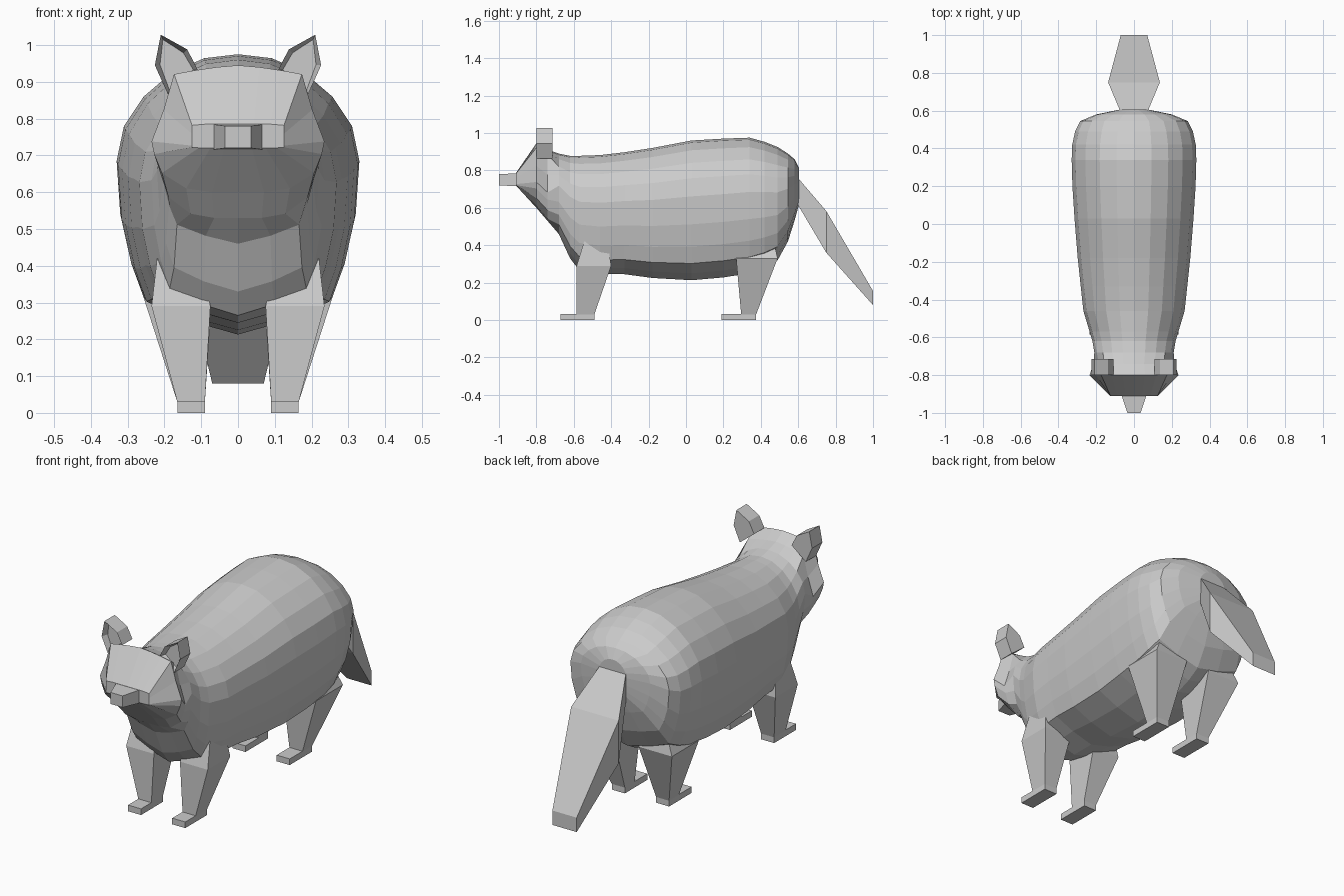
import bpy, bmesh
from mathutils import Vector

if "Cube" in bpy.data.objects:
    bpy.data.objects.remove(bpy.data.objects["Cube"])


def make_object(name, bm):
    bmesh.ops.recalc_face_normals(bm, faces=bm.faces[:])
    mesh = bpy.data.meshes.new(name)
    bm.to_mesh(mesh)
    bm.free()
    ob = bpy.data.objects.new(name, mesh)
    bpy.context.collection.objects.link(ob)
    return ob


def loft(name, rings):
    """Skin a list of equal-length point loops and cap both ends."""
    bm = bmesh.new()
    loops = [[bm.verts.new(p) for p in ring] for ring in rings]
    n = len(loops[0])
    for a, b in zip(loops, loops[1:]):
        for i in range(n):
            j = (i + 1) % n
            bm.faces.new((a[i], a[j], b[j], b[i]))
    bm.faces.new(loops[0])
    bm.faces.new(loops[-1])
    return make_object(name, bm)


def rect(x0, x1, y0, y1, z):
    return [(x0, y0, z), (x1, y0, z), (x1, y1, z), (x0, y1, z)]


def rect_y(w, y, z0, z1):
    return [(-w, y, z0), (w, y, z0), (w, y, z1), (-w, y, z1)]


def mirror_x(ob):
    # mirrored pair about the x = 0 plane
    m = ob.modifiers.new("mirror", 'MIRROR')
    m.use_axis[0] = True


# half cross-sections: (fraction of half width, fraction of height), top to belly
TRUNK = [(0, 1), (.28, .985), (.55, .93), (.78, .84), (.94, .73), (1, .6),
         (.97, .4), (.89, .24), (.79, .12), (.42, .05), (0, 0)]
HEAD = [(0, 1), (.25, .985), (.5, .96), (.74, .93), (.86, .65), (1, .4),
        (.97, .3), (.88, .15), (.6, .03), (.3, 0), (0, 0)]
MUZZLE = [(0, 1), (.35, 1), (.7, 1), (1, .95), (1, .6), (1, .1),
          (1, .03), (.85, .01), (.6, 0), (.3, 0), (0, 0)]


def section(shape, y, w, zb, zt):
    half = [(u * w, y, zb + v * (zt - zb)) for u, v in shape]
    return half + [(-x, yy, z) for x, yy, z in half[-2:0:-1]]


# head, neck and trunk as one skin: shape, y, half width, bottom, top
stations = [
    (MUZZLE, -.91, .125, .72, .785),
    (HEAD, -.80, .235, .60, .945),
    (HEAD, -.74, .215, .53, .91),
    (TRUNK, -.68, .21, .46, .89),
    (TRUNK, -.62, .22, .33, .878),
    (TRUNK, -.57, .235, .265, .878),
    (TRUNK, -.46, .268, .245, .882),
    (TRUNK, -.33, .282, .245, .897),
    (TRUNK, -.18, .298, .225, .92),
    (TRUNK, .03, .315, .213, .96),
    (TRUNK, .20, .326, .228, .97),
    (TRUNK, .34, .33, .25, .975),
    (TRUNK, .42, .327, .28, .953),
    (TRUNK, .49, .312, .32, .925),
    (TRUNK, .545, .285, .42, .89),
    (TRUNK, .58, .2, .53, .86),
    (TRUNK, .605, .08, .62, .81),
]
loft("body", [section(*s) for s in stations])

# nose block
loft("nose", [rect_y(.072, -.89, .715, .785), rect_y(.035, -1, .72, .78)])

# tail: flat tapered wedge
loft("tail", [rect_y(.07, .59, .63, .77), rect_y(.137, .75, .36, .583),
              rect_y(.07, 1.0, .08, .155)])

# legs with feet, mirrored
for name, foot_y, y0, y1, top in (
        ("front", -.67, -.585, -.49, (.075, .235, -.585, -.40, .29)),
        ("rear", .19, .295, .375, (.07, .262, .268, .49, .33))):
    leg = loft(name + "_legs", [rect(.09, .165, y0, y1, .03), rect(*top),
                                rect(.1, .22, top[2] + .04, top[3] - .02, .42)])
    foot = loft(name + "_feet", [rect(.09, .165, foot_y, y1, 0),
                                 rect(.09, .165, foot_y, y1, .032)])
    mirror_x(leg)
    mirror_x(foot)

# ears: extruded outline with a recessed front
outline = [(.21, 1.028), (.138, .988), (.108, .93), (.19, .865), (.226, .945)]
bm = bmesh.new()
front = bm.faces.new([bm.verts.new((x, -.8, z)) for x, z in outline])
ext = bmesh.ops.extrude_face_region(bm, geom=[front], use_keep_orig=True)
for v in ext["geom"]:
    if isinstance(v, bmesh.types.BMVert):
        v.co.y = -.715
bmesh.ops.recalc_face_normals(bm, faces=bm.faces[:])
front = min(bm.faces, key=lambda f: f.calc_center_median().y)
bmesh.ops.inset_region(bm, faces=[front], thickness=.014)
for v in front.verts:
    v.co += Vector((0, .03, 0))
mirror_x(make_object("ears", bm))
